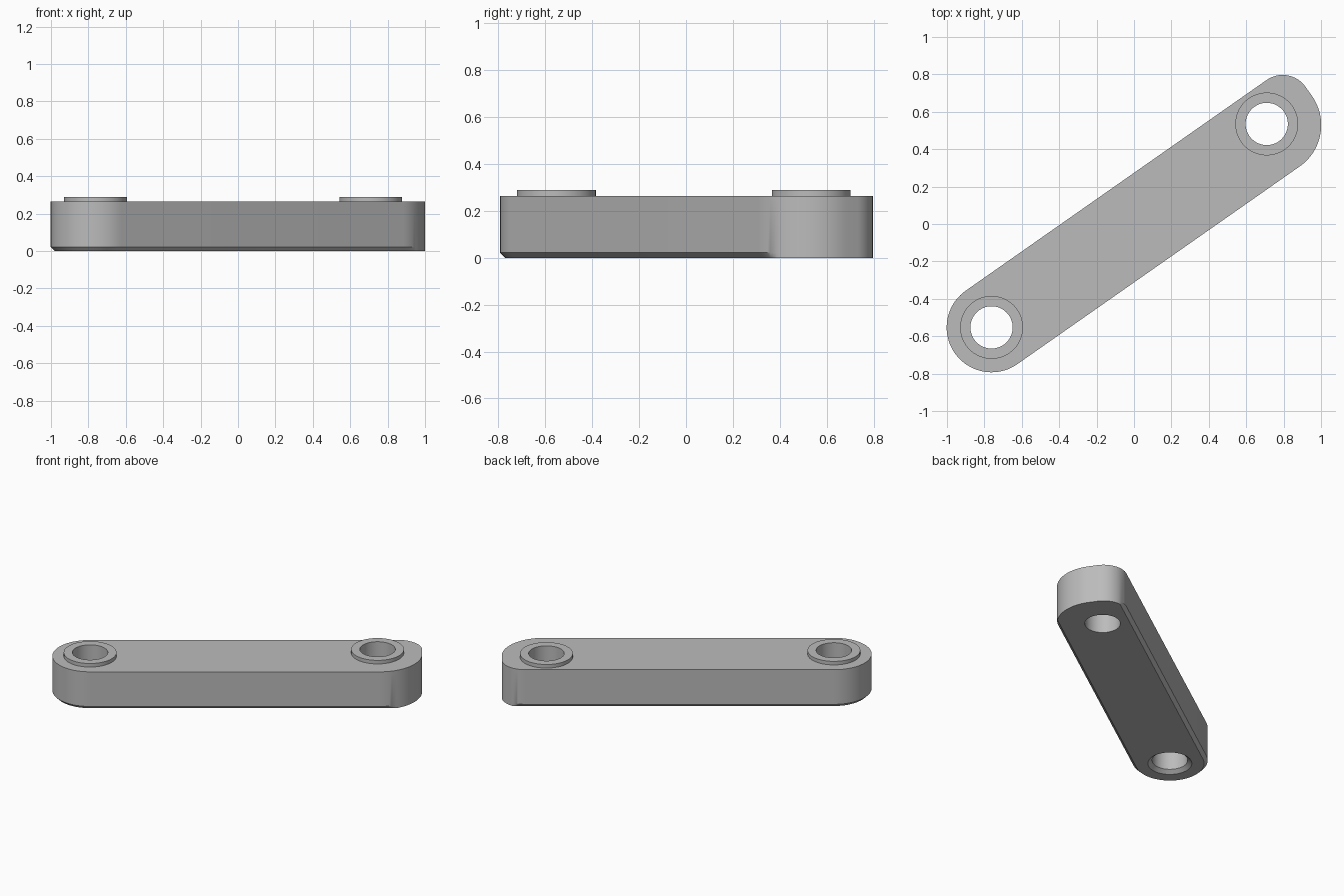
import bpy, bmesh, math
from mathutils import Matrix, Vector

if "Cube" in bpy.data.objects:
    bpy.data.objects.remove(bpy.data.objects["Cube"], do_unlink=True)

HALF, TOP, RIM, CHAMFER = 0.24, 0.265, 0.29, 0.022   # arm half width, heights, bevel
COLLAR_R, HOLE_R = 0.168, 0.113
TAIL, HEAD = Vector((-0.941, 0)), Vector((0.888, 0.047))   # hole centres along the arm
END, BIG, SMALL = 1.172, 0.27, 0.15                       # head end and its corner radii
PLACE = Matrix.Rotation(math.radians(35), 4, 'Z') @ Matrix.Translation((0, -0.016, 0))

grey = bpy.data.materials.new("grey")
grey.use_nodes = True
grey.diffuse_color = (0.5, 0.5, 0.5, 1)
grey.node_tree.nodes["Principled BSDF"].inputs["Base Color"].default_value = grey.diffuse_color


def arc(centre, radius, start, end, steps):
    angles = [math.radians(start + (end - start) * i / steps) for i in range(steps + 1)]
    return [centre + radius * Vector((math.cos(a), math.sin(a))) for a in angles]


def circle(centre, radius):
    return arc(centre, radius, 0, 360, 64)[:-1]


def add_ring(bm, points, z):
    return [bm.verts.new((p.x, p.y, z)) for p in points]


def bridge(bm, low, high):
    n = len(low)
    for i in range(n):
        j = (i + 1) % n
        bm.faces.new((low[i], low[j], high[j], high[i]))


def cap(bm, rings, up):
    edges = []
    for ring in rings:
        for a, b in zip(ring, ring[1:] + ring[:1]):
            edges.append(bm.edges.get((a, b)) or bm.edges.new((a, b)))
    made = bmesh.ops.triangle_fill(bm, use_beauty=True, use_dissolve=False,
                                   edges=edges, normal=(0, 0, up))
    for face in made["geom"]:
        if isinstance(face, bmesh.types.BMFace):
            face.normal_update()
            if face.normal.z * up < 0:
                face.normal_flip()


def finish(bm, name):
    bm.transform(PLACE)
    mesh = bpy.data.meshes.new(name)
    bm.to_mesh(mesh)
    bm.free()
    mesh.materials.append(grey)
    obj = bpy.data.objects.new(name, mesh)
    bpy.context.collection.objects.link(obj)
    bpy.ops.object.select_all(action='DESELECT')
    obj.select_set(True)
    bpy.context.view_layer.objects.active = obj
    bpy.ops.object.shade_smooth_by_angle(angle=math.radians(25))


# Arm: round tail, squarer head with two corner radii
tail_arc = arc(TAIL, HALF, 90, 270, 40)
head_arcs = (arc(Vector((END - BIG, BIG - HALF)), BIG, -90, 0, 28)
             + arc(Vector((END - SMALL, HALF - SMALL)), SMALL, 0, 90, 24))
outline = head_arcs + tail_arc

# Lower bevel follows the sides and the tail, and runs out at the head
limit = HALF - CHAMFER
foot = [Vector((p.x, max(-limit, min(limit, p.y)))) for p in head_arcs]
foot += arc(TAIL, limit, 90, 270, 40)

bm = bmesh.new()
bottom = add_ring(bm, foot, 0)
middle = add_ring(bm, outline, CHAMFER)
top = add_ring(bm, outline, TOP)
bridge(bm, bottom, middle)
bridge(bm, middle, top)
cap(bm, [top] + [add_ring(bm, circle(c, COLLAR_R), TOP) for c in (TAIL, HEAD)], 1)
cap(bm, [bottom, add_ring(bm, circle(TAIL, HOLE_R + 0.027), 0),
         add_ring(bm, circle(HEAD, HOLE_R), 0)], -1)
finish(bm, "arm")

# Raised collars with the bores; the tail bore is countersunk below
for name, centre, sink in (("right_collar", TAIL, 0.027), ("left_collar", HEAD, 0)):
    profile = [(COLLAR_R, TOP), (COLLAR_R, RIM), (HOLE_R, RIM), (HOLE_R, CHAMFER),
               (HOLE_R + sink, 0)]
    bm = bmesh.new()
    rings = [add_ring(bm, circle(centre, r), z) for r, z in profile]
    for low, high in zip(rings, rings[1:]):
        bridge(bm, low, high)
    finish(bm, name)
